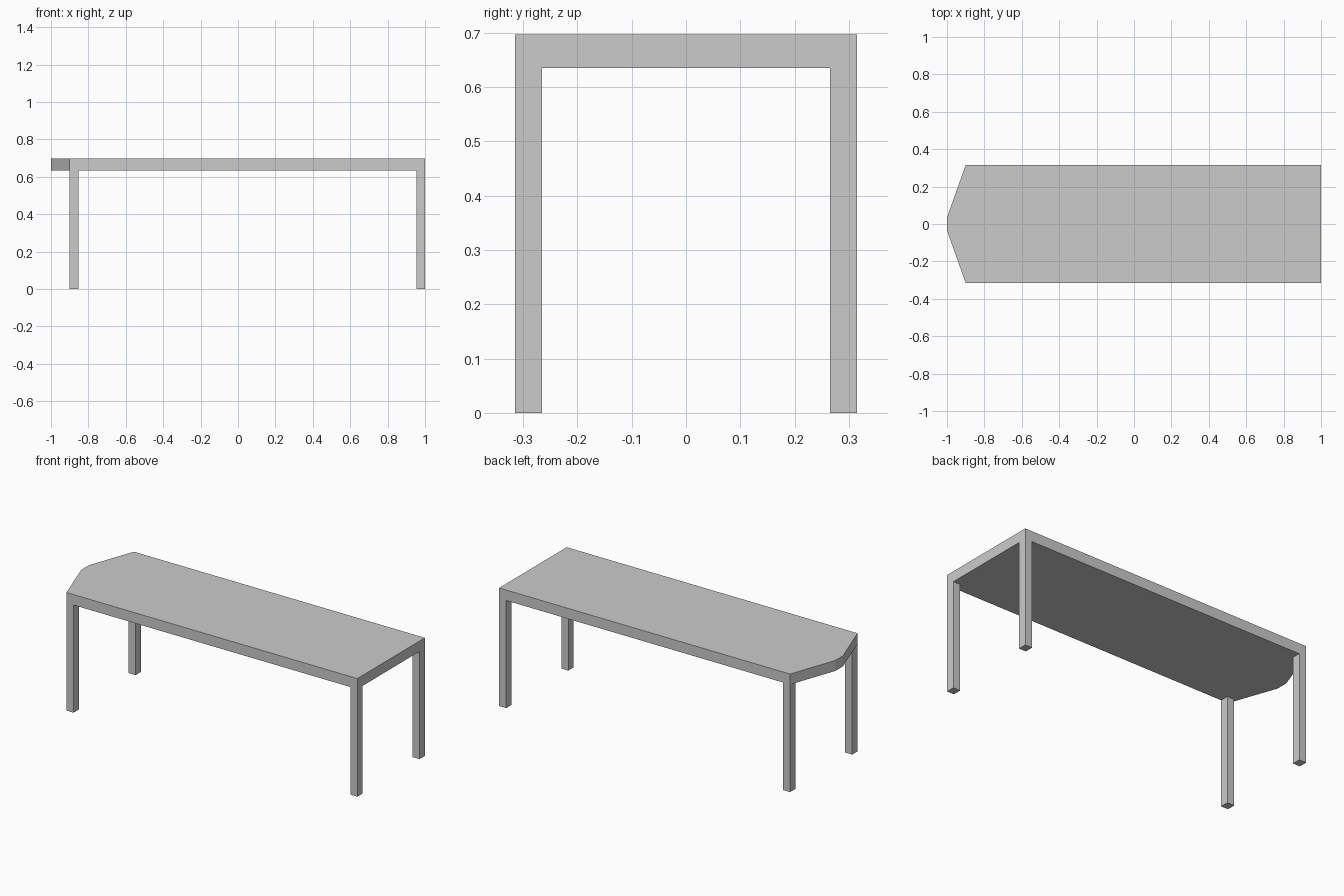
import bpy
import bmesh

if "Cube" in bpy.data.objects:
    bpy.data.objects.remove(bpy.data.objects["Cube"])

HALF_W = 0.315
TOP_Z, UNDER_Z = 0.697, 0.635
LEG_X, LEG_Y = 0.046, 0.05


def prism(name, outline, z0, z1):
    """Extrude a counter-clockwise xy outline from z0 to z1."""
    bm = bmesh.new()
    base = bm.faces.new([bm.verts.new((x, y, z0)) for x, y in outline])
    ext = bmesh.ops.extrude_face_region(bm, geom=[base], use_keep_orig=True)
    verts = [g for g in ext["geom"] if isinstance(g, bmesh.types.BMVert)]
    bmesh.ops.translate(bm, vec=(0, 0, z1 - z0), verts=verts)
    bmesh.ops.recalc_face_normals(bm, faces=bm.faces)
    mesh = bpy.data.meshes.new(name)
    bm.to_mesh(mesh)
    bm.free()
    obj = bpy.data.objects.new(name, mesh)
    bpy.context.collection.objects.link(obj)
    return obj


# Table top with a blunt pointed left end
prism("table_top",
      [(1, -HALF_W), (1, HALF_W), (-0.9, HALF_W),
       (-1, 0.035), (-1, -0.035), (-0.9, -HALF_W)],
      UNDER_Z, TOP_Z)

# Four square legs, flush with the corners of the straight part
for x_name, x0 in (("left", -0.9), ("right", 1 - LEG_X)):
    for y_name, y0 in (("front", -HALF_W), ("back", HALF_W - LEG_Y)):
        x1, y1 = x0 + LEG_X, y0 + LEG_Y
        prism(f"{y_name}_{x_name}_leg",
              [(x0, y0), (x1, y0), (x1, y1), (x0, y1)], 0, UNDER_Z)
